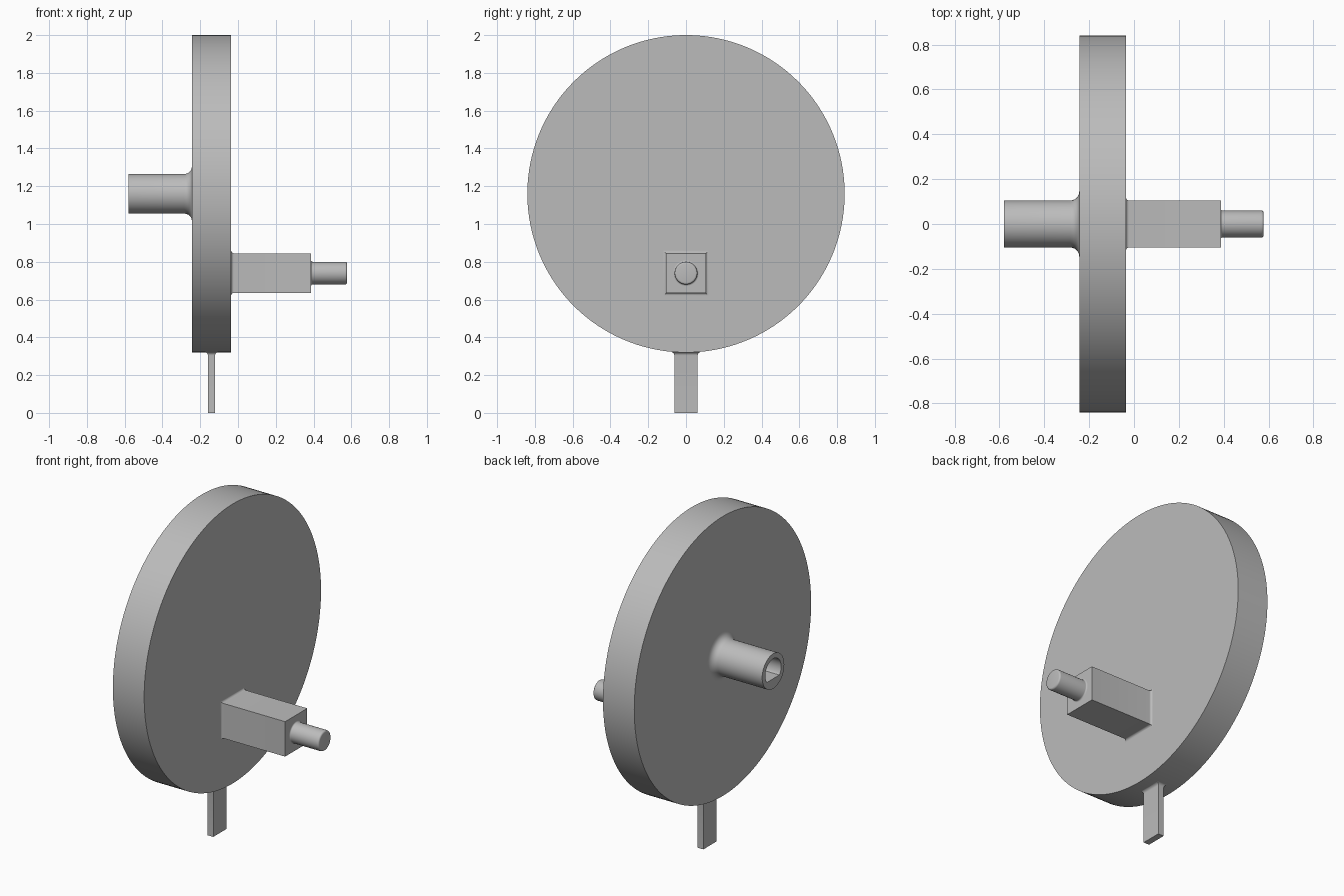
import bpy, bmesh
from math import sin, cos, pi, radians

if "Cube" in bpy.data.objects:
    bpy.data.objects.remove(bpy.data.objects["Cube"], do_unlink=True)

grey = bpy.data.materials.new("grey_metal")
grey.use_nodes = True
grey.diffuse_color = (0.5, 0.5, 0.5, 1)
grey.node_tree.nodes["Principled BSDF"].inputs["Base Color"].default_value = (0.5, 0.5, 0.5, 1)


def circle(x, r, cz, n=64, floor=None):
    """Ring around the x axis; floor cuts a flat across its lower side."""
    pts = []
    for i in range(n):
        a = 2 * pi * i / n
        z = r * sin(a)
        pts.append((x, r * cos(a), cz + (z if floor is None else max(z, -floor))))
    return pts


def square(x, h, cz):
    return [(x, s * h, cz + t * h) for s, t in ((1, -1), (1, 1), (-1, 1), (-1, -1))]


def plate(z, hx, hy, cx):
    return [(cx + s * hx, t * hy, z) for s, t in ((1, -1), (1, 1), (-1, 1), (-1, -1))]


def fillet(radius, steps=6):
    """Pairs of (distance from the wall, extra width), from the far end to the wall."""
    return [(radius * (1 - sin(a)), radius * (1 - cos(a)))
            for a in (pi / 2 * i / steps for i in range(steps + 1))]


def loft(name, rings):
    """Skin matching rings one after another and cap both ends."""
    bm = bmesh.new()
    loops = [[bm.verts.new(p) for p in ring] for ring in rings]
    for a, b in zip(loops, loops[1:]):
        for i in range(len(a)):
            j = (i + 1) % len(a)
            bm.faces.new((a[i], a[j], b[j], b[i]))
    bm.faces.new(loops[0])
    bm.faces.new(loops[-1])
    bmesh.ops.recalc_face_normals(bm, faces=bm.faces[:])
    mesh = bpy.data.meshes.new(name)
    bm.to_mesh(mesh)
    bm.free()
    mesh.materials.append(grey)
    obj = bpy.data.objects.new(name, mesh)
    bpy.context.collection.objects.link(obj)
    bpy.ops.object.select_all(action='DESELECT')
    obj.select_set(True)
    bpy.context.view_layer.objects.active = obj
    bpy.ops.object.shade_smooth_by_angle(angle=radians(30))
    return obj


BACK, FACE = -0.244, -0.036    # two sides of the disc
HUB, PIN = 1.16, 0.74          # heights of the two axes
ARM_END, TIP = 0.387, 0.578

# Main disc
loft("disc", [circle(BACK, 0.84, HUB, 160), circle(FACE, 0.84, HUB, 160)])

# Hub shaft with a flared root and a bore with a flat floor
bore = [circle(x, 0.075, HUB, floor=0.045) for x in (-0.28, -0.58)]
outside = [circle(-0.58, 0.105, HUB)]
outside += [circle(BACK - d, 0.105 + w, HUB) for d, w in fillet(0.04)]
loft("hub_shaft", bore + outside)

# Square arm with a small flared root
root = [square(FACE + d, 0.105 + w, PIN) for d, w in fillet(0.014)]
loft("square_arm", [square(ARM_END, 0.105, PIN)] + root)

# Round pin with a flared root and a rounded tip
tip = [circle(TIP - 0.01 * (1 - sin(a)), 0.05 + 0.01 * cos(a), PIN, 48)
       for a in (pi / 2 * i / 4 for i in range(4, -1, -1))]
pin_root = [circle(ARM_END + d, 0.06 + w, PIN, 48) for d, w in fillet(0.008)]
loft("crank_pin", tip + pin_root)

# Flat pointer tab flaring into the rim
tab = [plate(0.322 - d, 0.019 + w, 0.062 + w, -0.14) for d, w in fillet(0.018)]
loft("pointer_tab", [plate(0, 0.019, 0.062, -0.14)] + tab)
